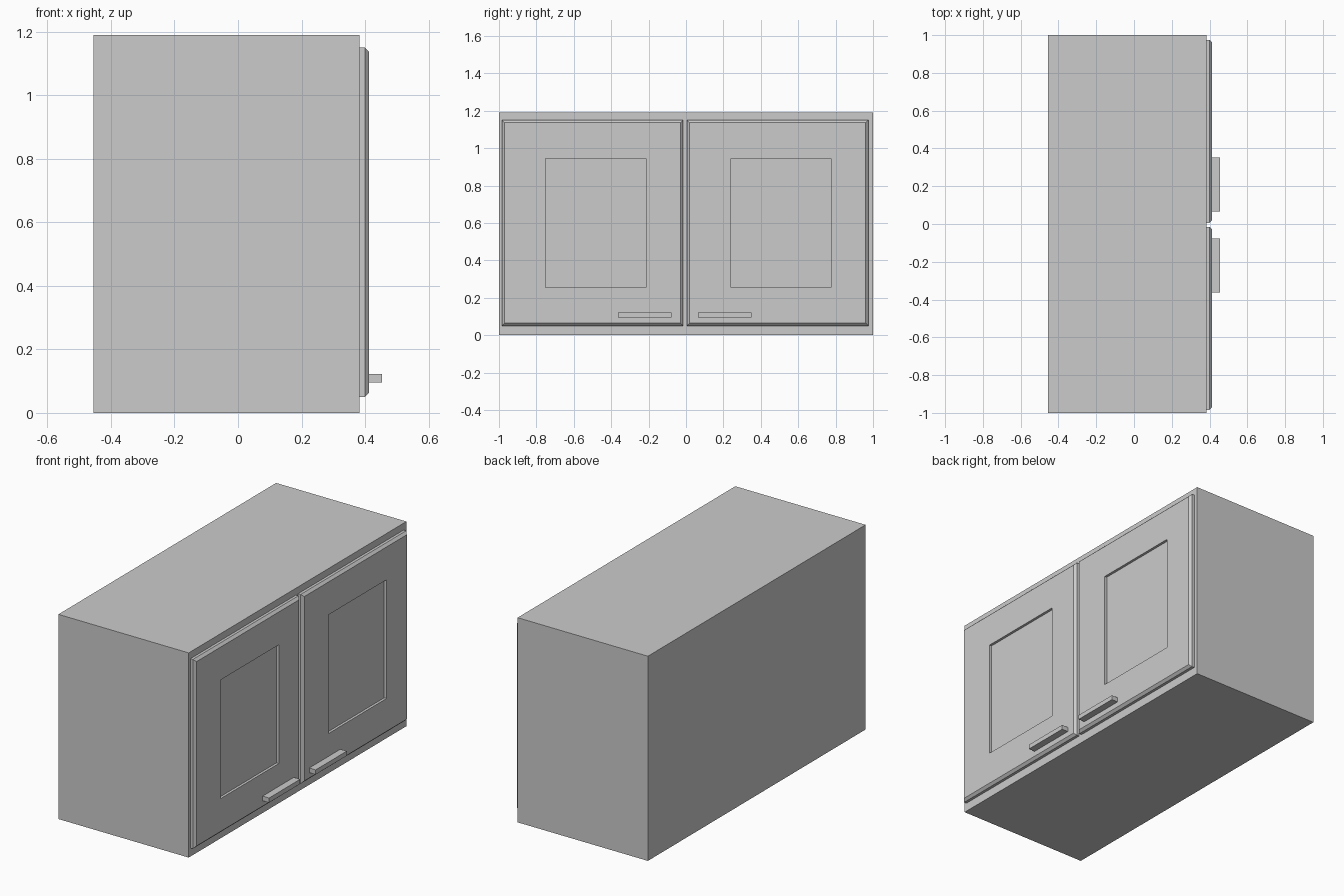
import bpy
import bmesh

if "Cube" in bpy.data.objects:
    bpy.data.objects.remove(bpy.data.objects["Cube"])

FRONT = 0.383  # cabinet face the doors sit on
DOOR_FACE = 0.413


def finish(bm, name):
    bmesh.ops.recalc_face_normals(bm, faces=bm.faces[:])
    mesh = bpy.data.meshes.new(name)
    bm.to_mesh(mesh)
    bm.free()
    obj = bpy.data.objects.new(name, mesh)
    bpy.context.collection.objects.link(obj)
    return obj


def rect_stack(name, rects):
    """Join successive (x, y0, y1, z0, z1) rectangles and cap both ends."""
    bm = bmesh.new()
    rings = [[bm.verts.new((x, y, z)) for y, z in
              ((y0, z0), (y1, z0), (y1, z1), (y0, z1))]
             for x, y0, y1, z0, z1 in rects]
    for a, b in zip(rings, rings[1:]):
        for i in range(4):
            j = (i + 1) % 4
            bm.faces.new((a[i], a[j], b[j], b[i]))
    bm.faces.new(rings[0])
    bm.faces.new(rings[-1])
    return finish(bm, name)


def box(name, x0, x1, y0, y1, z0, z1):
    return rect_stack(name, [(x0, y0, y1, z0, z1), (x1, y0, y1, z0, z1)])


def door(name, y):
    """Door with chamfered front edge and a recessed panel."""
    c = 0.014
    y0, y1, z0, z1 = y - 0.485, y + 0.485, 0.05, 1.15
    panel = (y - 0.25, y + 0.285, 0.255, 0.945)
    return rect_stack(name, [
        (FRONT, y0, y1, z0, z1),
        (DOOR_FACE - c, y0, y1, z0, z1),
        (DOOR_FACE, y0 + c, y1 - c, z0 + c, z1 - c),
        (DOOR_FACE, *panel),
        (DOOR_FACE - 0.015, *panel),
    ])


# Cabinet carcass
box("cabinet_body", -0.455, FRONT, -1.0, 1.0, 0.0, 1.19)

# Doors with bar handles near the centre gap
for side, door_y, handle_y in (("left", -0.5, -0.22), ("right", 0.49, 0.208)):
    door(side + "_door", door_y)
    box(side + "_handle", DOOR_FACE, 0.454,
        handle_y - 0.143, handle_y + 0.143, 0.095, 0.122)
